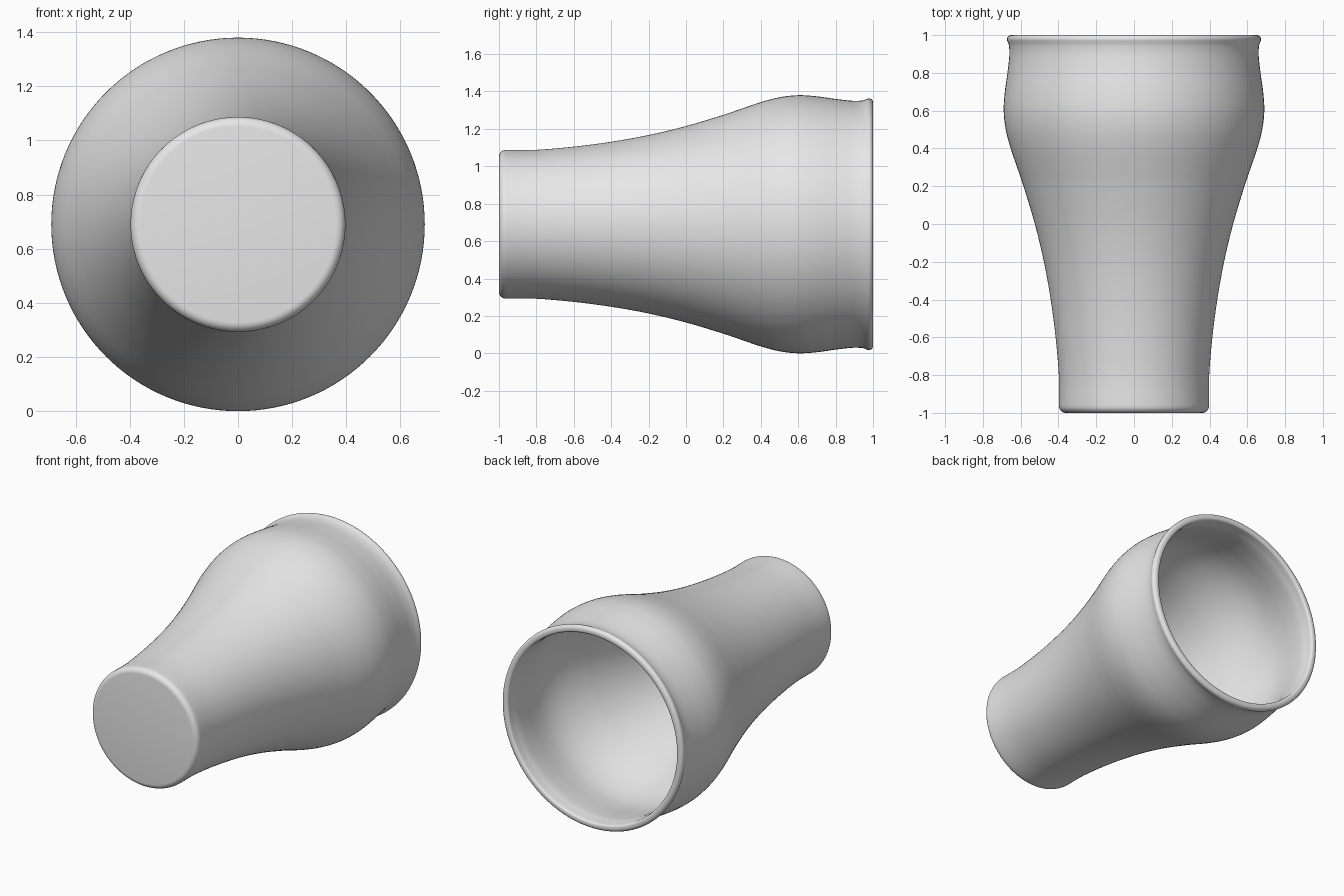
import bpy, bmesh, math
from mathutils import Vector, Matrix

cube = bpy.data.objects.get("Cube")
if cube:
    bpy.data.objects.remove(cube, do_unlink=True)

AXIS_Z = 0.69
SEGMENTS = 128
WALL = 0.036

grey = bpy.data.materials.new("plain_grey")
grey.use_nodes = True
grey.diffuse_color = (0.8, 0.8, 0.8, 1)
grey.node_tree.nodes["Principled BSDF"].inputs["Base Color"].default_value = (0.8, 0.8, 0.8, 1)


def smooth(points, steps=4):
    """Curve running through all the points."""
    p = [Vector(q) for q in points]
    p = [2 * p[0] - p[1]] + p + [2 * p[-1] - p[-2]]
    out = []
    for a, b, c, d in zip(p, p[1:], p[2:], p[3:]):
        for i in range(steps):
            t = i / steps
            out.append(0.5 * (2 * b + (c - a) * t + (2 * a - 5 * b + 4 * c - d) * t ** 2
                              + (3 * b - a - 3 * c + d) * t ** 3))
    return out + [p[-2]]


def arc(r, y, radius, start, end, steps=6):
    """Rounded corner, angles in degrees."""
    angles = [math.radians(start + (end - start) * i / steps) for i in range(steps + 1)]
    return [Vector((r + radius * math.cos(a), y + radius * math.sin(a))) for a in angles]


# Outer wall as (radius, distance along the axis)
body = smooth([(0.397, -0.95), (0.398, -0.8), (0.415, -0.6), (0.441, -0.4),
               (0.477, -0.2), (0.525, 0), (0.585, 0.2), (0.619, 0.3), (0.653, 0.4),
               (0.679, 0.5), (0.69, 0.6), (0.684, 0.7), (0.67, 0.8), (0.661, 0.88),
               (0.66, 0.92), (0.663, 0.95)])
foot = [Vector((0, -1))] + arc(0.362, -0.965, 0.035, -90, 0)
rim = arc(0.651, 0.978, 0.022, -25, 90) + arc(0.642, 0.985, 0.015, 90, 180, 4)

# Inner wall runs parallel to the outer one, down to a rounded floor
inside = [Vector((v.x - WALL, v.y)) for v in reversed(body) if v.y > -0.8]
floor = arc(inside[-1].x - 0.08, -0.82, 0.08, 0, -90) + [Vector((0, -0.9))]
profile = foot + body + rim + inside + floor

# Revolve the profile around the lying axis
bm = bmesh.new()
verts = [bm.verts.new((v.x, v.y, 0)) for v in profile]
edges = [bm.edges.new(pair) for pair in zip(verts, verts[1:])]
bmesh.ops.spin(bm, geom=verts + edges, cent=(0, 0, 0), axis=(0, 1, 0),
               angle=math.tau, steps=SEGMENTS, use_duplicate=False)
bmesh.ops.remove_doubles(bm, verts=bm.verts[:], dist=0.0002)
bmesh.ops.recalc_face_normals(bm, faces=bm.faces[:])
bmesh.ops.transform(bm, matrix=Matrix.Translation((0, 0, AXIS_Z)), verts=bm.verts[:])

mesh = bpy.data.meshes.new("drinking_glass")
bm.to_mesh(mesh)
bm.free()
mesh.materials.append(grey)
glass = bpy.data.objects.new("drinking_glass", mesh)
bpy.context.collection.objects.link(glass)
bpy.context.view_layer.objects.active = glass
glass.select_set(True)
bpy.ops.object.shade_smooth_by_angle(angle=math.radians(35))
